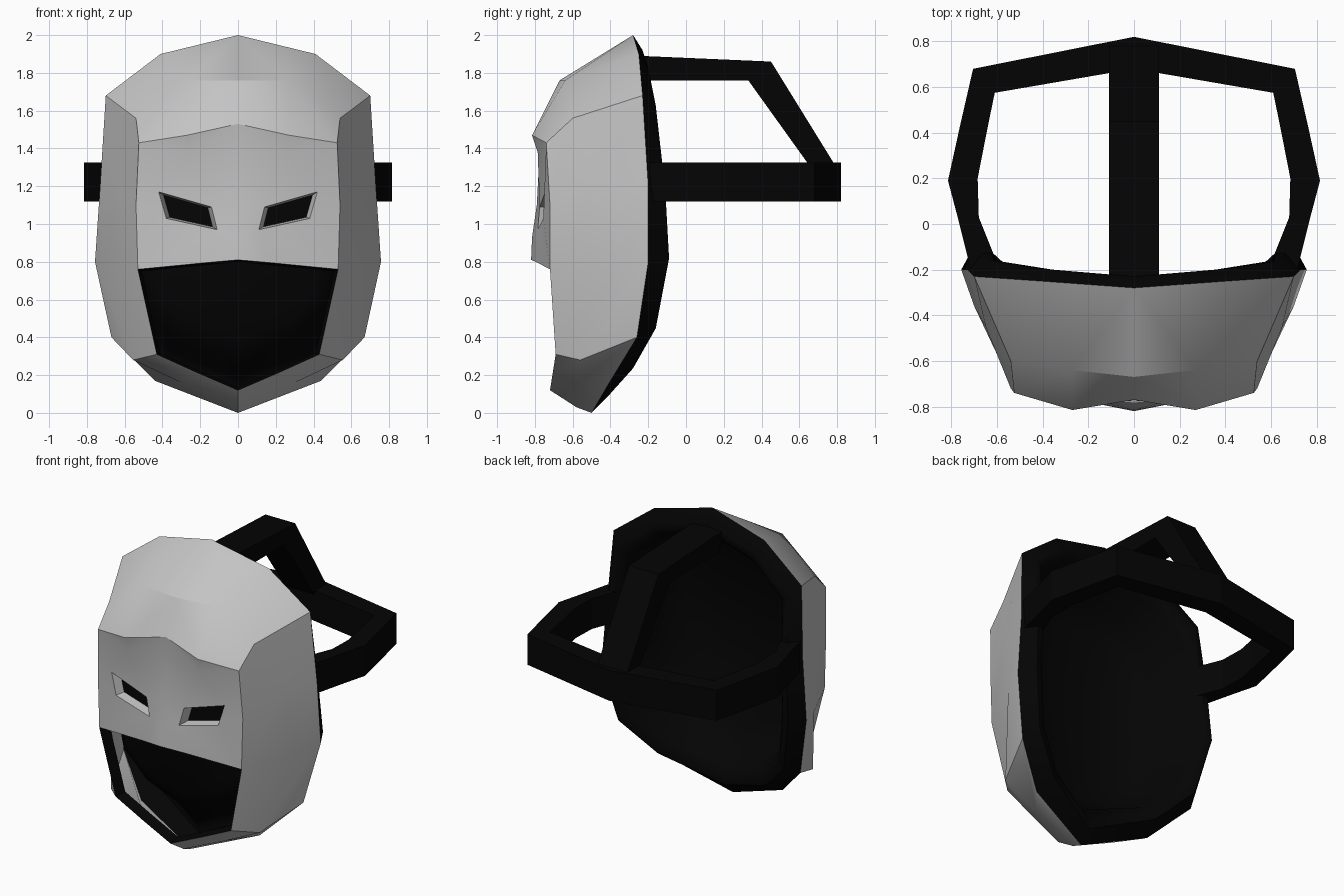
import bpy, bmesh, math
from mathutils import Vector

cube = bpy.data.objects.get("Cube")
if cube:
    bpy.data.objects.remove(cube, do_unlink=True)


def material(name, value):
    mat = bpy.data.materials.new(name)
    mat.use_nodes = True
    colour = (value, value, value, 1)
    mat.diffuse_color = colour
    mat.node_tree.nodes["Principled BSDF"].inputs["Base Color"].default_value = colour
    return mat


grey = material("mask grey", 0.55)
black = material("strap black", 0.0012)


def bridge(bm, first, second):
    for i in range(len(first) - 1):
        bm.faces.new((first[i], first[i + 1], second[i + 1], second[i]))


def finish(bm, name, materials, outward, angle=30, mirror=True):
    """Mirror, orient the normals along outward(centre) and make the object."""
    if mirror:
        geom = bm.verts[:] + bm.edges[:] + bm.faces[:]
        bmesh.ops.mirror(bm, geom=geom, axis='X', merge_dist=0.001)
    bmesh.ops.remove_doubles(bm, verts=bm.verts[:], dist=0.0005)
    bmesh.ops.recalc_face_normals(bm, faces=bm.faces[:])
    bm.normal_update()
    score = sum(f.normal.dot(outward(f.calc_center_median())) * f.calc_area()
                for f in bm.faces)
    if score < 0:
        bmesh.ops.reverse_faces(bm, faces=bm.faces[:])
    mesh = bpy.data.meshes.new(name)
    bm.to_mesh(mesh)
    bm.free()
    for mat in materials:
        mesh.materials.append(mat)
    obj = bpy.data.objects.new(name, mesh)
    bpy.context.collection.objects.link(obj)
    bpy.ops.object.select_all(action='DESELECT')
    obj.select_set(True)
    bpy.context.view_layer.objects.active = obj
    bpy.ops.object.shade_smooth_by_angle(angle=math.radians(angle))
    return obj


def from_middle(centre):
    return centre - Vector((0, -0.1, 1))


# Half contours from crown to chin: back rim, cheek fold, front edge
RIM = [(0, -.28, 2), (.41, -.25, 1.9), (.7, -.23, 1.68), (.73, -.2, 1.2),
       (.757, -.2, .8), (.67, -.26, .4), (.44, -.4, .17), (0, -.5, 0)]
FOLD = [(0, -.67, 1.76), (.27, -.64, 1.76), (.54, -.6, 1.56), (.65, -.45, 1.25),
        (.7, -.36, .78), (.555, -.56, .28), (.3, -.57, .16), (0, -.58, .03)]
EDGE = [(0, -.77, 1.53), (.27, -.815, 1.47), (.525, -.74, 1.43), (.54, -.72, 1.1),
        (.53, -.72, .76), (.43, -.69, .31), (.22, -.705, .215), (0, -.72, .12)]

# Mask shell: forehead, cheeks and jaw
bm = bmesh.new()
rim, fold, edge = [[bm.verts.new(p) for p in ring] for ring in (RIM, FOLD, EDGE)]
bridge(bm, rim, fold)
bridge(bm, fold, edge)

# Brow ledge, nose ridge and eye surround
nose = [bm.verts.new(p) for p in
        [(0, -.775, 1.38), (0, -.79, 1.1), (0, -.815, .93), (0, -.82, .81)]]
brow = bm.verts.new((.26, -.785, 1.38))
lip = bm.verts.new((.15, -.79, .797))
eye = [bm.verts.new(p) for p in
       [(.14, -.775, 1.09), (.42, -.745, 1.17), (.38, -.755, 1.03), (.11, -.785, .97)]]
for face in [(edge[0], edge[1], brow, nose[0]), (edge[1], edge[2], brow),
             (brow, edge[2], eye[1], eye[0]), (nose[0], brow, eye[0], nose[1]),
             (nose[1], eye[0], eye[3], nose[2]), (nose[2], eye[3], lip, nose[3]),
             (eye[3], eye[2], edge[4], lip), (eye[2], edge[3], edge[4]),
             (edge[2], edge[3], eye[2], eye[1])]:
    bm.faces.new(face)

# Recessed eye slot with a dark back
middle = sum((v.co for v in eye), Vector()) / 4
slot = [bm.verts.new(middle + (v.co - middle) * .84 + Vector((0, .06, 0))) for v in eye]
bridge(bm, eye + eye[:1], slot + slot[:1])
bm.faces.new(slot).material_index = 1
finish(bm, "mask_shell", [grey, black], from_middle)

# Dark edge around the mouth opening
bm = bmesh.new()
mouth = [tuple(nose_tip) for nose_tip in [(0, -.82, .81), (.15, -.79, .797)]] + EDGE[4:]
front = [bm.verts.new(p) for p in mouth]
centre = Vector((0, -.72, .5))
back = [bm.verts.new(centre + (Vector(p) - centre) * .96 + Vector((0, .08, 0)))
        for p in mouth]
bridge(bm, front, back)
finish(bm, "mouth_trim", [black], lambda c: centre - c)

# Padded rim, tapering backwards, and hollow lining
PUSH = [.05, .05, .07, .09, .11, .1, .12, .08]


def rim_ring(scale, sink=0.0):
    return [(x * scale, y + push - sink, 1 + (z - 1) * scale)
            for (x, y, z), push in zip(RIM, PUSH)]


def cup_ring(scale, depth):
    return [(x * scale, depth, 1 + (z - 1) * scale) for x, y, z in RIM]


bm = bmesh.new()
rings = [[bm.verts.new(p) for p in ring] for ring in
         (RIM, rim_ring(.92), rim_ring(.87), rim_ring(.81, .06),
          cup_ring(.75, -.5), cup_ring(.6, -.62))]
for a, b in zip(rings, rings[1:]):
    bridge(bm, a, b)
bm.faces.new(rings[-1])
finish(bm, "lining", [black], lambda c: Vector((0, 1, 0)), 50)


def strap(name, outer, inner, place, low, high, mirror):
    """Band between two paths, given thickness from low to high."""
    bm = bmesh.new()
    tracks = [[bm.verts.new(place(a, b, level)) for a, b in path]
              for path, level in ((outer, low), (outer, high), (inner, high), (inner, low))]
    for i in range(4):
        bridge(bm, tracks[i], tracks[(i + 1) % 4])
    ends = (0,) if mirror else (0, -1)
    for end in ends:
        bm.faces.new([t[end] for t in tracks])
    # Outward is judged against the middle line of the band
    line = [(Vector(place(*o, (low + high) / 2)) + Vector(place(*n, (low + high) / 2))) / 2
            for o, n in zip(outer, inner)]
    mids = line + [(p + q) / 2 for p, q in zip(line, line[1:])]
    if mirror:
        mids += [Vector((-p.x, p.y, p.z)) for p in mids]
    finish(bm, name, [black], lambda c: c - min(mids, key=lambda p: (p - c).length),
           20, mirror)


# Strap around the head
strap("head_strap",
      [(.71, -.22), (.77, .02), (.815, .19), (.76, .44), (.705, .68), (0, .82)],
      [(.6, -.17), (.68, .03), (.685, .2), (.64, .43), (.61, .575), (0, .68)],
      lambda a, b, level: (a, b, level), 1.12, 1.325, True)

# Strap over the crown
strap("crown_strap",
      [(-.24, 1.89), (.45, 1.86), (.79, 1.31)],
      [(-.2, 1.76), (.33, 1.76), (.66, 1.3)],
      lambda a, b, level: (level, a, b), -.11, .11, False)
